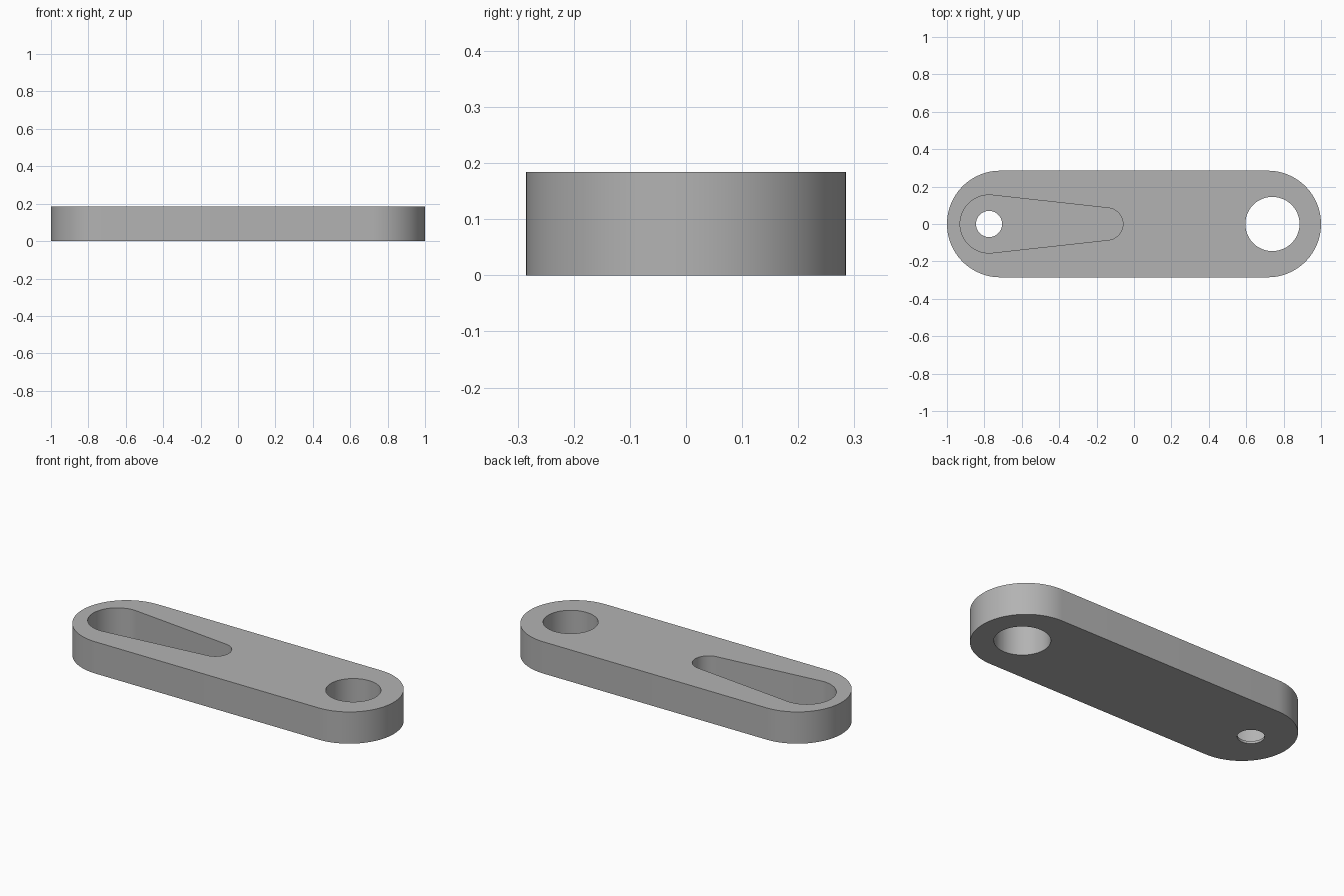
import bpy, bmesh, math

cube = bpy.data.objects.get("Cube")
if cube:
    bpy.data.objects.remove(cube, do_unlink=True)

HEIGHT = 0.184
FLOOR = 0.014
STEPS = 48

grey = bpy.data.materials.new("plain_grey")
grey.use_nodes = True
colour = (0.45, 0.45, 0.45, 1)
grey.diffuse_color = colour
grey.node_tree.nodes["Principled BSDF"].inputs["Base Color"].default_value = colour


def arc(cx, radius, start, end):
    return [(cx + radius * math.cos(start + (end - start) * i / STEPS),
             radius * math.sin(start + (end - start) * i / STEPS))
            for i in range(STEPS + 1)]


def rounded_link(x1, r1, x2, r2):
    """Outline of two circles joined by their outer tangents."""
    a = math.acos((r1 - r2) / (x2 - x1))
    return arc(x1, r1, a, 2 * math.pi - a) + arc(x2, r2, -a, a)


def prism(name, outline, bottom, top):
    bm = bmesh.new()
    face = bm.faces.new([bm.verts.new((x, y, bottom)) for x, y in outline])
    out = bmesh.ops.extrude_face_region(bm, geom=[face])
    verts = [v for v in out["geom"] if isinstance(v, bmesh.types.BMVert)]
    bmesh.ops.translate(bm, verts=verts, vec=(0, 0, top - bottom))
    bmesh.ops.recalc_face_normals(bm, faces=bm.faces)
    mesh = bpy.data.meshes.new(name)
    bm.to_mesh(mesh)
    bm.free()
    mesh.materials.append(grey)
    obj = bpy.data.objects.new(name, mesh)
    bpy.context.collection.objects.link(obj)
    return obj


# Link plate with round ends
plate = prism("link_plate", rounded_link(-0.715, 0.285, 0.715, 0.285), 0, HEIGHT)

# Tapered pocket, small pin hole and large bore
cutters = [
    prism("pocket_cutter", rounded_link(-0.775, 0.155, -0.145, 0.086), FLOOR, HEIGHT + 0.1),
    prism("pin_hole_cutter", arc(-0.775, 0.07, 0, 2 * math.pi)[:-1], -0.1, HEIGHT + 0.2),
    prism("bore_cutter", arc(0.74, 0.145, 0, 2 * math.pi)[:-1], -0.1, HEIGHT + 0.1),
]
bpy.ops.object.select_all(action="DESELECT")
plate.select_set(True)
bpy.context.view_layer.objects.active = plate
for cutter in cutters:
    cutter.hide_render = True
    mod = plate.modifiers.new(cutter.name, "BOOLEAN")
    mod.operation = "DIFFERENCE"
    mod.solver = "EXACT"
    mod.object = cutter
    bpy.ops.object.modifier_apply(modifier=mod.name)
    bpy.data.objects.remove(cutter, do_unlink=True)

bpy.ops.object.shade_smooth_by_angle(angle=math.radians(30))
